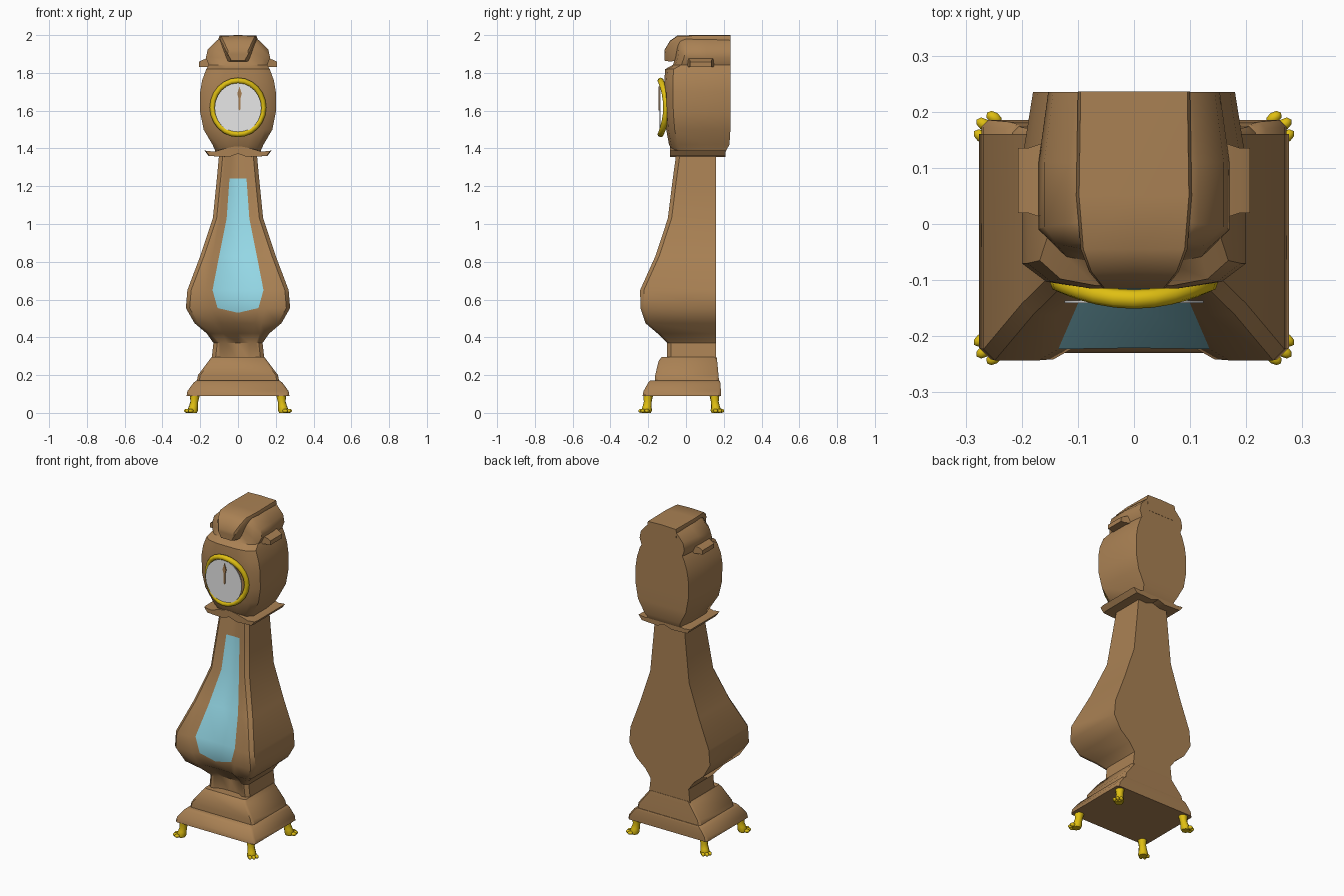
import bpy, bmesh, math
from mathutils import Vector

cube = bpy.data.objects.get("Cube")
if cube:
    bpy.data.objects.remove(cube, do_unlink=True)


def material(name, rgb):
    m = bpy.data.materials.new(name)
    m.use_nodes = True
    m.diffuse_color = (*rgb, 1)
    m.node_tree.nodes["Principled BSDF"].inputs["Base Color"].default_value = (*rgb, 1)
    return m


wood = material("wood", (0.40, 0.22, 0.088))
glass = material("blue_glass", (0.34, 0.78, 0.90))
gold = material("gold", (0.74, 0.52, 0.006))
white = material("dial_white", (0.8, 0.8, 0.8))


def finish(bm, name, mats, angle=40):
    bmesh.ops.recalc_face_normals(bm, faces=bm.faces)
    mesh = bpy.data.meshes.new(name)
    bm.to_mesh(mesh)
    bm.free()
    for m in mats:
        mesh.materials.append(m)
    ob = bpy.data.objects.new(name, mesh)
    bpy.context.collection.objects.link(ob)
    bpy.ops.object.select_all(action='DESELECT')
    ob.select_set(True)
    bpy.context.view_layer.objects.active = ob
    bpy.ops.object.shade_smooth_by_angle(angle=math.radians(angle))
    return ob


def loft(name, rings, mats=(wood,), rule=None, angle=40):
    """Skin a list of closed rings and cap both ends; rule(i, j) picks a material."""
    bm = bmesh.new()
    rows = [[bm.verts.new(p) for p in ring] for ring in rings]
    n = len(rows[0])
    for i, (a, b) in enumerate(zip(rows, rows[1:])):
        for j in range(n):
            k = (j + 1) % n
            f = bm.faces.new((a[j], a[k], b[k], b[j]))
            f.material_index = rule(i, j) if rule else 0
    bm.faces.new(rows[0])
    bm.faces.new(rows[-1])
    return finish(bm, name, mats, angle)


def mirrored(half):
    """Close a right-hand half outline by mirroring it in x."""
    return half + [(-p[0], *p[1:]) for p in reversed(half) if p[0] > 1e-6]


def box_ring(z, hw, front, back, c=0.012):
    return mirrored([(hw - c, back, z), (hw, back - c, z),
                     (hw, front + c, z), (hw - c, front, z)])


# stepped plinth
loft("base_lower", [box_ring(*r) for r in (
    (0.09, 0.272, -0.23, 0.185), (0.115, 0.268, -0.225, 0.185),
    (0.16, 0.235, -0.20, 0.182), (0.172, 0.22, -0.19, 0.178))])
loft("base_upper", [box_ring(*r) for r in (
    (0.165, 0.218, -0.165, 0.175), (0.20, 0.212, -0.163, 0.172),
    (0.275, 0.155, -0.145, 0.165), (0.295, 0.14, -0.13, 0.162))])


# waisted trunk with a sunken glass door: z, half width, front y, door half width
trunk = [
    (0.28, 0.14, -0.10, 0.06), (0.37, 0.13, -0.10, 0.06),
    (0.42, 0.165, -0.15, 0.08), (0.475, 0.23, -0.215, 0.09),
    (0.555, 0.276, -0.241, 0.108), (0.65, 0.268, -0.243, 0.135),
    (0.83, 0.20, -0.162, 0.10), (1.03, 0.133, -0.096, 0.06),
    (1.24, 0.112, -0.07, 0.045), (1.37, 0.10, -0.052, 0.03)]


def trunk_ring(z, hw, yf, dw):
    dip = 0.025 if 0.5 < z < 0.6 else 0
    return mirrored([(hw, 0.16, z), (hw, yf + 0.02, z), (hw - 0.02, yf, z),
                     (min(dw + 0.035, hw - 0.03), yf, z),
                     (dw, yf + 0.02, z), (0, yf + 0.022, z - dip)])


loft("trunk", [trunk_ring(*r) for r in trunk], (wood, glass),
     lambda i, j: int(4 <= i <= 7 and j in (4, 5)))


# scalloped moulding under the hood
skirt = mirrored([(0, 1.372), (0.05, 1.355), (0.155, 1.36), (0.177, 1.388),
                  (0.13, 1.383), (0.07, 1.40), (0.02, 1.41)])
loft("hood_moulding", [[(x * s, y, z) for x, z in skirt]
                       for y, s in ((-0.085, 0.97), (-0.06, 1), (0.21, 1))], angle=30)


# rounded hood: z, half width, front y, back y
def hood_ring(z, hw, yf, yb):
    return mirrored([(hw * 0.9, yb, z), (hw, 0.11, z), (hw, yf + 0.045, z),
                     (hw * 0.78, yf + 0.012, z), (hw * 0.4, yf, z)])


loft("hood", [hood_ring(*r) for r in (
    (1.375, 0.115, -0.06, 0.205), (1.42, 0.135, -0.09, 0.23),
    (1.50, 0.182, -0.105, 0.235), (1.59, 0.20, -0.112, 0.235),
    (1.70, 0.20, -0.115, 0.235), (1.76, 0.19, -0.115, 0.235),
    (1.82, 0.168, -0.11, 0.235), (1.842, 0.155, -0.07, 0.235),
    (1.88, 0.17, -0.055, 0.235), (1.925, 0.16, -0.05, 0.235),
    (1.97, 0.115, -0.045, 0.235), (1.985, 0.09, -0.04, 0.235))])

# rolled crest running from the back to a narrow front keystone
crest = [(0.236, 0.10, 0.095, 1.90, 2.0), (0.05, 0.103, 0.095, 1.88, 2.0),
         (-0.045, 0.095, 0.06, 1.865, 1.998), (-0.085, 0.08, 0.045, 1.86, 1.97),
         (-0.115, 0.055, 0.035, 1.865, 1.92)]
loft("crest", [mirrored([(lo, y, z0), (hi, y, z1 - 0.02), (hi * 0.95, y, z1 - 0.003),
                         (0, y, z1)])
               for y, hi, lo, z0, z1 in crest])

# side brackets on the hood
for side, label in ((1, "left"), (-1, "right")):
    loft(label + "_bracket", [[(side * x, y, z) for y, z in (
        (0.02 - g, 1.832), (0.135 + g, 1.832), (0.135 + g, h), (0.02 - g, h))]
        for x, g, h in ((0.13, 0.02, 1.89), (0.19, 0, 1.868), (0.207, 0, 1.858))])

# bowed gold bezel around the dial
bm = bmesh.new()
N, M = 24, 8
grid = []
for i in range(N):
    a = math.tau * i / N
    row = []
    for j in range(M):
        b = math.tau * j / M
        r = 1 + 0.11 * math.cos(b)
        x = 0.135 * r * math.cos(a)
        y = -0.134 + 0.03 * math.cos(a) ** 2 - 0.017 * math.sin(b)
        row.append(bm.verts.new((x, y, 1.617 + 0.142 * r * math.sin(a))))
    grid.append(row)
for i in range(N):
    for j in range(M):
        p, q = grid[i], grid[(i + 1) % N]
        k = (j + 1) % M
        bm.faces.new((p[j], q[j], q[k], p[k]))
finish(bm, "dial_bezel", (gold,), 60)

# dial plate and hand
loft("dial", [[(0.124 * math.cos(math.tau * i / N), y, 1.614 + 0.132 * math.sin(math.tau * i / N))
               for i in range(N)] for y in (-0.136, -0.141)], (white,))
hand = mirrored([(0, 1.60), (0.006, 1.61), (0.004, 1.66), (0.012, 1.69), (0, 1.728)])
loft("clock_hand", [[(x + 0.008, y, z) for x, z in hand] for y in (-0.140, -0.146)])

# clawed gold feet, toes turned outward
for sx, xname in ((1, "left"), (-1, "right")):
    for sy, cy, yname in ((-1, -0.20, "front"), (1, 0.15, "back")):
        d = Vector((0.82 * sx, 0.57 * sy, 0))
        t = Vector((-d.y, d.x, 0))
        c = Vector((sx * 0.228, cy, 0))
        label = yname + "_" + xname
        rings = []
        for z, r, off in ((0.10, 0.028, 0), (0.06, 0.021, 0.004),
                          (0.035, 0.024, 0.01), (0.012, 0.029, 0.016), (0, 0.024, 0.016)):
            rings.append([c + d * (off + r * math.cos(math.tau * k / 8))
                          + t * r * math.sin(math.tau * k / 8) + Vector((0, 0, z))
                          for k in range(8)])
        loft(label + "_foot", rings, (gold,), angle=60)
        bm = bmesh.new()
        for spread in (-1, 0, 1):
            toe = bmesh.ops.create_uvsphere(bm, u_segments=8, v_segments=5, radius=0.011)
            spot = c + d * (0.048 - 0.008 * abs(spread)) + t * spread * 0.02
            for v in toe["verts"]:
                x, y, z = v.co
                v.co = spot + d * x * 1.5 + t * y + Vector((0, 0, 0.011 + z))
        finish(bm, label + "_toes", (gold,), 60)
